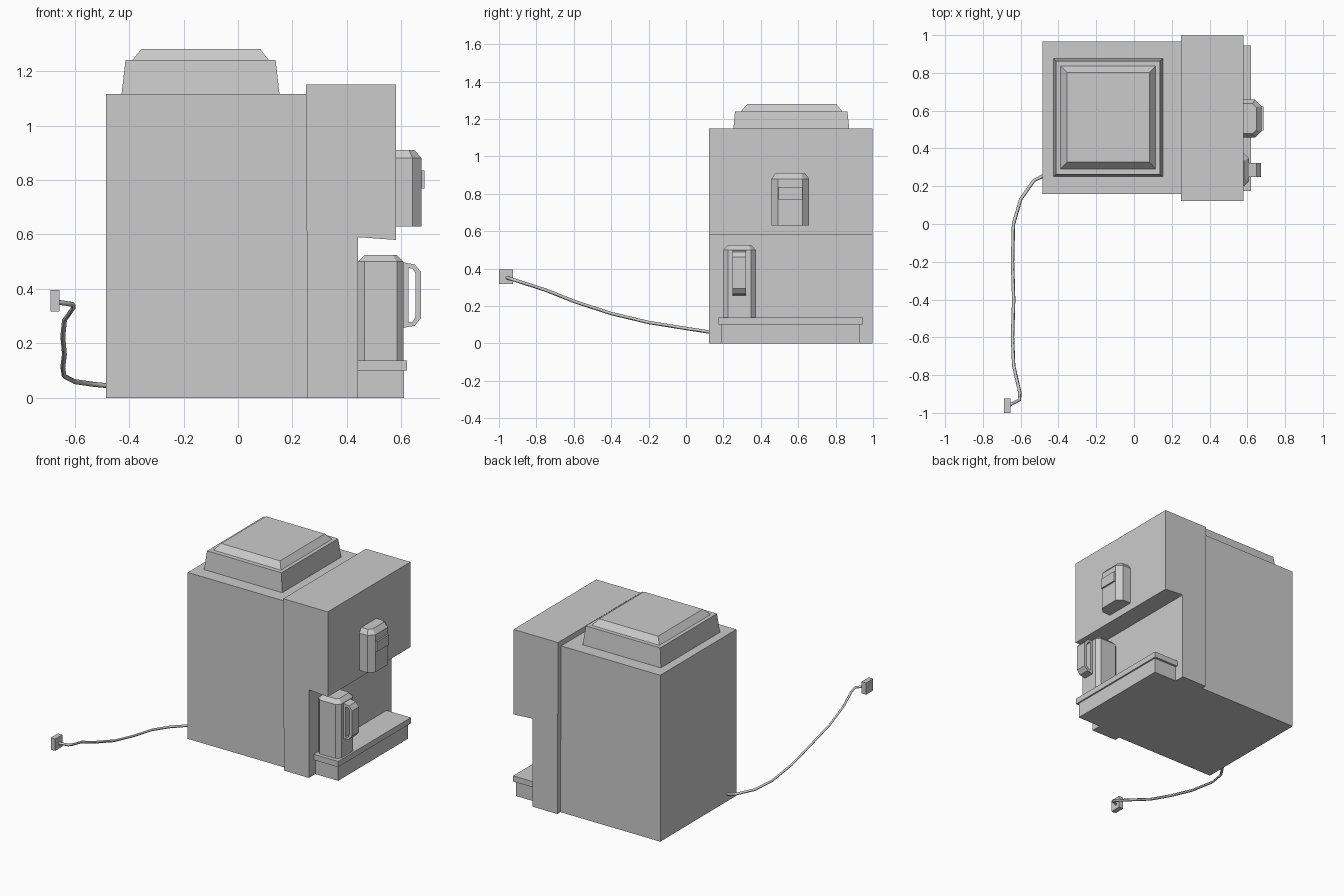
import bpy
import bmesh

cube = bpy.data.objects.get("Cube")
if cube:
    bpy.data.objects.remove(cube)

grey = bpy.data.materials.new("light_grey")
grey.use_nodes = True
colour = (0.6, 0.6, 0.6, 1)
grey.diffuse_color = colour
grey.node_tree.nodes["Principled BSDF"].inputs["Base Color"].default_value = colour


def link(name, data):
    obj = bpy.data.objects.new(name, data)
    bpy.context.collection.objects.link(obj)
    data.materials.append(grey)
    return obj


def loft(name, rings):
    """Solid skinned through rings of equal point count, capped at both ends."""
    bm = bmesh.new()
    loops = [[bm.verts.new(p) for p in ring] for ring in rings]
    for low, high in zip(loops, loops[1:]):
        for i in range(len(low)):
            j = (i + 1) % len(low)
            bm.faces.new((low[i], low[j], high[j], high[i]))
    bm.faces.new(loops[0][::-1])
    bm.faces.new(loops[-1])
    bmesh.ops.recalc_face_normals(bm, faces=bm.faces)
    mesh = bpy.data.meshes.new(name)
    bm.to_mesh(mesh)
    bm.free()
    return link(name, mesh)


def rect(x0, x1, y0, y1, z, cut=0.0, back_cut=None):
    """Rectangular ring with chamfered corners when cut is set."""
    if not cut:
        return [(x0, y0, z), (x1, y0, z), (x1, y1, z), (x0, y1, z)]
    b = cut if back_cut is None else back_cut
    return [(x0 + b, y0, z), (x1 - cut, y0, z), (x1, y0 + cut, z), (x1, y1 - cut, z),
            (x1 - cut, y1, z), (x0 + b, y1, z), (x0, y1 - b, z), (x0, y0 + b, z)]


def box(name, x0, x1, y0, y1, z0, z1):
    return loft(name, [rect(x0, x1, y0, y1, z0), rect(x0, x1, y0, y1, z1)])


def side_profile(name, points, y0, y1):
    """Outline in x and z extruded along y."""
    return loft(name, [[(x, y, z) for x, z in points] for y in (y0, y1)])


# Main cabinet and overhanging dispenser head
box("cabinet", -0.485, 0.26, 0.16, 0.965, 0, 1.115)
side_profile("dispenser_head", [(0.255, 0), (0.44, 0), (0.44, 0.59), (0.58, 0.58),
                                (0.58, 1.15), (0.25, 1.15)], 0.122, 0.998)

# Stepped lid on the cabinet
loft("lid_rim", [rect(-0.428, 0.153, 0.25, 0.877, 1.11),
                 rect(-0.413, 0.138, 0.262, 0.863, 1.24)])
loft("lid_top", [rect(-0.392, 0.117, 0.288, 0.84, 1.235),
                 rect(-0.355, 0.082, 0.328, 0.803, 1.28)])

# Drip tray
box("tray_base", 0.43, 0.61, 0.19, 0.93, 0, 0.1)
box("tray_plate", 0.43, 0.62, 0.175, 0.945, 0.1, 0.138)

# Jug with chamfered corners and shoulders
loft("jug", [rect(0.44, 0.608, 0.2, 0.373, 0.135, 0.025),
             rect(0.44, 0.608, 0.2, 0.373, 0.5, 0.025),
             rect(0.465, 0.583, 0.225, 0.35, 0.525, 0.015)])

# Jug handle: closed loop swept between outer and inner outlines
outer = [(0.605, 0.257), (0.649, 0.265), (0.672, 0.294),
         (0.672, 0.462), (0.649, 0.49), (0.605, 0.498)]
inner = [(0.625, 0.277), (0.642, 0.28), (0.652, 0.3),
         (0.652, 0.456), (0.642, 0.474), (0.625, 0.478)]
bm = bmesh.new()
rings = [[bm.verts.new((x, y, z)) for x, z in outline]
         for outline, y in ((outer, 0.248), (outer, 0.322), (inner, 0.322), (inner, 0.248))]
for a, b in zip(rings, rings[1:] + rings[:1]):
    for i in range(len(a)):
        j = (i + 1) % len(a)
        bm.faces.new((a[i], a[j], b[j], b[i]))
bmesh.ops.recalc_face_normals(bm, faces=bm.faces)
handle_mesh = bpy.data.meshes.new("jug_handle")
bm.to_mesh(handle_mesh)
bm.free()
link("jug_handle", handle_mesh)

# Control housing with its small button
loft("control_housing", [rect(0.575, 0.674, 0.457, 0.658, 0.63, 0.034, 0.002),
                         rect(0.575, 0.674, 0.457, 0.658, 0.88, 0.034, 0.002),
                         rect(0.575, 0.648, 0.478, 0.637, 0.91, 0.02, 0.002)])
box("control_button", 0.665, 0.685, 0.495, 0.622, 0.768, 0.835)

# Power cord and plug
cord = bpy.data.curves.new("power_cord", "CURVE")
cord.dimensions = "3D"
cord.bevel_depth = 0.009
cord.bevel_resolution = 0
cord.use_fill_caps = True
path = [(-0.48, 0.255, 0.045), (-0.53, 0.23, 0.05), (-0.6, 0.13, 0.06), (-0.638, 0, 0.08),
        (-0.643, -0.2, 0.112), (-0.637, -0.4, 0.16), (-0.643, -0.6, 0.225),
        (-0.637, -0.75, 0.285), (-0.605, -0.89, 0.33), (-0.605, -0.93, 0.343),
        (-0.665, -0.962, 0.352)]
spline = cord.splines.new("POLY")
spline.points.add(len(path) - 1)
for point, co in zip(spline.points, path):
    point.co = (*co, 1)
link("power_cord", cord)
box("plug", -0.688, -0.655, -1, -0.925, 0.317, 0.396)
